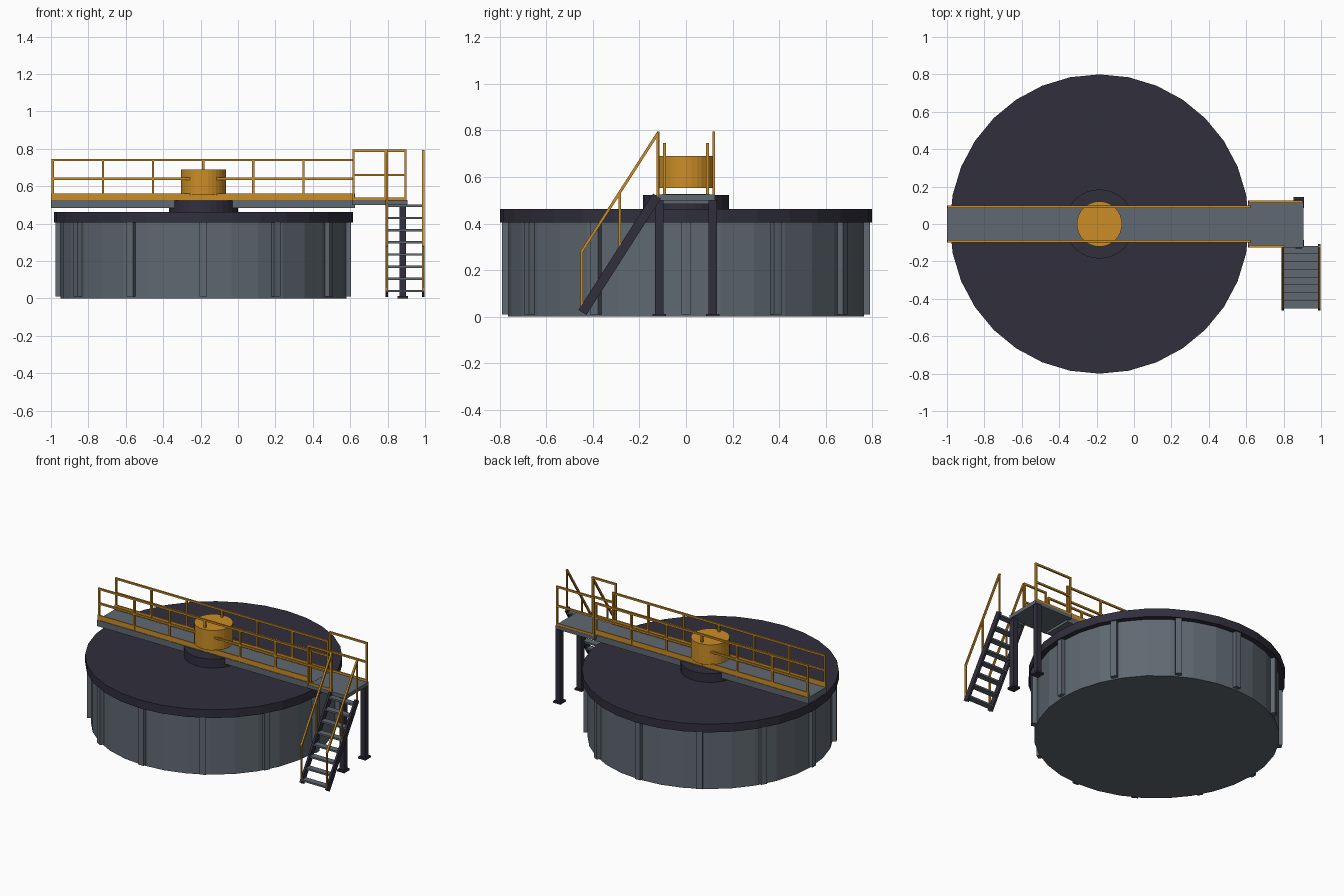
import bpy, bmesh, math
from mathutils import Matrix, Vector

default = bpy.data.objects.get("Cube")
if default:
    bpy.data.objects.remove(default, do_unlink=True)


def material(name, rgb):
    mat = bpy.data.materials.new(name)
    mat.use_nodes = True
    mat.diffuse_color = (*rgb, 1)
    mat.node_tree.nodes["Principled BSDF"].inputs["Base Color"].default_value = (*rgb, 1)
    return mat


STEEL = material("grey steel", (0.115, 0.14, 0.165))
DARK = material("dark navy steel", (0.03, 0.028, 0.046))
ORANGE = material("safety orange", (0.6, 0.27, 0.02))
CX = -0.185  # tank axis


def finish(name, bm, mat):
    mesh = bpy.data.meshes.new(name)
    bm.to_mesh(mesh)
    bm.free()
    mesh.materials.append(mat)
    obj = bpy.data.objects.new(name, mesh)
    bpy.context.collection.objects.link(obj)
    return obj


def add_box(bm, lo, hi, turn=Matrix()):
    lo, hi = Vector(lo), Vector(hi)
    size = Matrix.Diagonal((*(hi - lo), 1))
    bmesh.ops.create_cube(bm, size=1, matrix=turn @ Matrix.Translation((lo + hi) / 2) @ size)


def add_bar(bm, start, end, width=0.012, depth=None):
    """Rectangular bar from start to end; width runs along x on sloping bars."""
    start, end = Vector(start), Vector(end)
    axis = end - start
    side = Vector((0, 1, 0)) if abs(axis.x) > 1e-4 else Vector((1, 0, 0))
    z = axis.normalized()
    y = z.cross(side)
    turn = Matrix((side, y, z)).transposed().to_4x4()
    size = Matrix.Diagonal((width, depth or width, axis.length, 1))
    bmesh.ops.create_cube(bm, size=1, matrix=Matrix.Translation((start + end) / 2) @ turn @ size)


def drum(name, radius, z0, z1, mat):
    bm = bmesh.new()
    bmesh.ops.create_cone(bm, cap_ends=True, segments=32, radius1=radius, radius2=radius,
                          depth=z1 - z0, matrix=Matrix.Translation((CX, 0, (z0 + z1) / 2)))
    return finish(name, bm, mat)


# Tank, lid and central drive
drum("tank_wall", 0.765, 0, 0.41, STEEL)
drum("tank_lid", 0.8, 0.405, 0.462, DARK)
drum("drive_pedestal", 0.185, 0.46, 0.523, DARK)
drum("drive_motor", 0.121, 0.553, 0.69, ORANGE)

# Vertical ribs around the wall
bm = bmesh.new()
for i in range(12):
    turn = Matrix.Translation((CX, 0, 0)) @ Matrix.Rotation(math.radians(30 * i), 4, "Z")
    add_box(bm, (0.74, -0.02, 0.01), (0.79, 0.02, 0.406), turn)
finish("wall_ribs", bm, STEEL)

# Bridge and access platform
bm = bmesh.new()
add_box(bm, (-1, -0.1, 0.484), (0.625, 0.1, 0.526))
finish("bridge_deck", bm, STEEL)
bm = bmesh.new()
add_box(bm, (0.61, -0.125, 0.5), (0.905, 0.125, 0.525))
finish("platform_deck", bm, STEEL)

# Bridge railings with kick plates
bm = bmesh.new()
for y in (-0.092, 0.092):
    for i in range(7):
        x = -0.99 + i * 0.268
        add_bar(bm, (x, y, 0.52), (x, y, 0.745))
    for z in (0.64, 0.74):
        add_bar(bm, (-0.996, y, z), (0.624, y, z))
    add_box(bm, (-1, y - 0.004, 0.524), (0.625, y + 0.004, 0.56))
finish("bridge_railings", bm, ORANGE)

# Platform railings: full length at the back, stopping at the stair in front
bm = bmesh.new()
for y, x_end in ((0.119, 0.896), (-0.119, 0.79)):
    for x in (0.618, x_end):
        add_bar(bm, (x, y, 0.515), (x, y, 0.796))
    for z in (0.66, 0.79):
        add_bar(bm, (0.612, y, z), (x_end + 0.006, y, z))
    add_box(bm, (0.612, y - 0.004, 0.52), (x_end, y + 0.004, 0.54))
finish("platform_railings", bm, ORANGE)

# Platform legs on base plates
bm = bmesh.new()
for y in (-0.115, 0.115):
    add_box(bm, (0.863, y - 0.018, 0), (0.898, y + 0.018, 0.502))
    add_box(bm, (0.853, y - 0.03, 0), (0.908, y + 0.03, 0.012))
finish("platform_legs", bm, DARK)

# Stair stringers and handrails
stringers, handrails = bmesh.new(), bmesh.new()
for x in (0.796, 0.99):
    add_bar(stringers, (x, -0.445, 0.018), (x, -0.125, 0.518), 0.014, 0.04)
    for y, foot, top in ((-0.448, 0.02, 0.28), (-0.285, 0.27, 0.535), (-0.122, 0.5, 0.79)):
        add_bar(handrails, (x, y, foot), (x, y, top), 0.01)
    add_bar(handrails, (x, -0.45, 0.277), (x, -0.12, 0.79), 0.012)
finish("stair_stringers", stringers, DARK)
finish("stair_handrails", handrails, ORANGE)

# Stair treads
bm = bmesh.new()
for i in range(8):
    y, z = -0.43 + i * 0.0415, 0.04 + i * 0.065
    add_box(bm, (0.8, y - 0.021, z - 0.006), (0.986, y + 0.021, z + 0.006))
finish("stair_treads", bm, STEEL)
